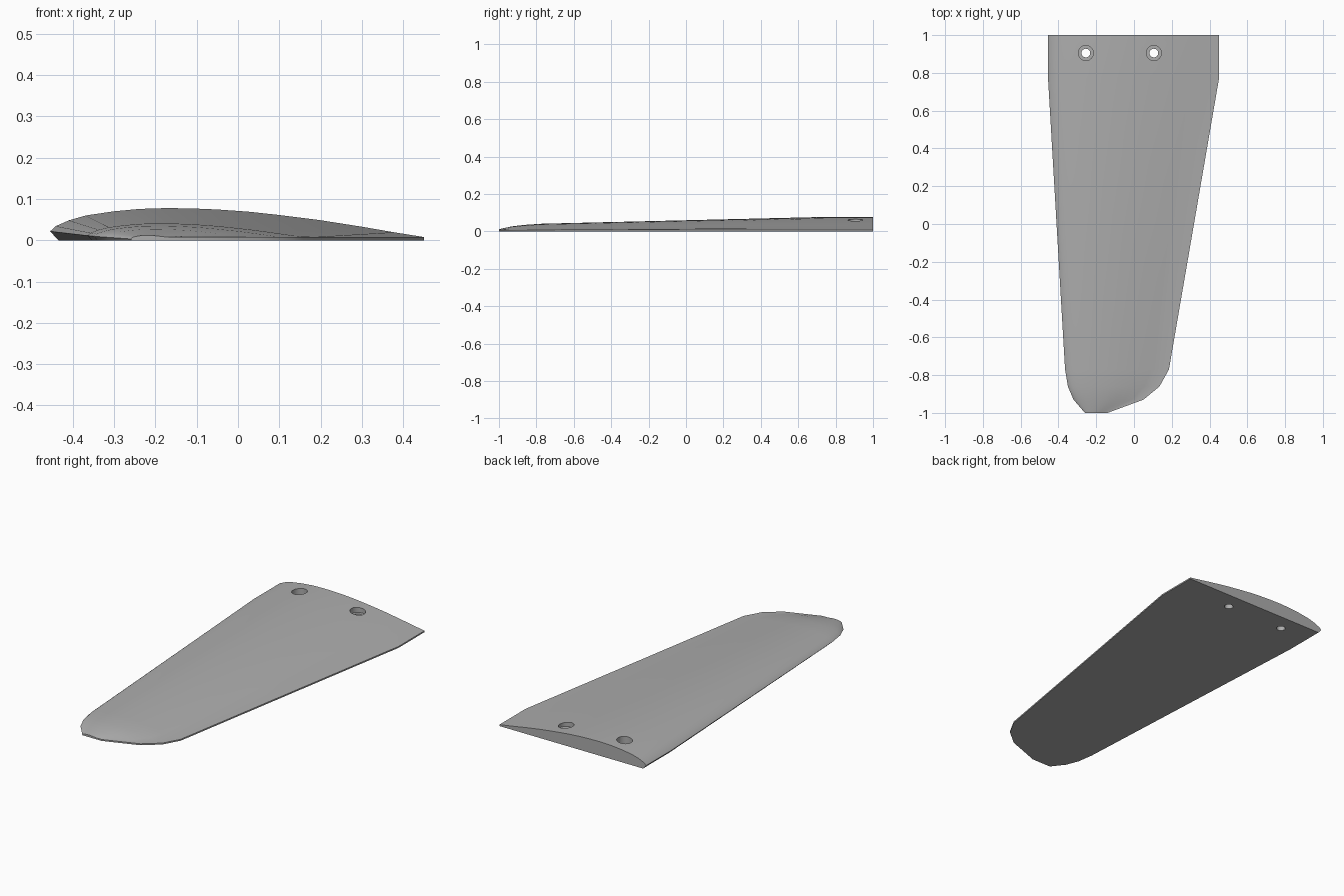
import bpy
import bmesh
import math

cube = bpy.data.objects.get("Cube")
if cube:
    bpy.data.objects.remove(cube, do_unlink=True)

grey = bpy.data.materials.new("plain grey")
grey.use_nodes = True
GREY = (0.42, 0.42, 0.42, 1)
grey.diffuse_color = GREY
grey.node_tree.nodes["Principled BSDF"].inputs["Base Color"].default_value = GREY

# Upper airfoil profile: chord fraction, height fraction
PROFILE = [(0, .28), (.015, .44), (.05, .62), (.095, .77), (.17, .9), (.24, .975),
           (.31, 1), (.38, .99), (.45, .955), (.53, .89), (.61, .79), (.72, .63),
           (.83, .43), (.92, .25), (1, .1)]
# Span stations: y, leading x, trailing x, thickness
STATIONS = [(1, -.455, .45, .078), (.77, -.455, .45, .078), (-.77, -.365, .185, .041),
            (-.86, -.35, .135, .035), (-.93, -.32, .05, .027), (-1, -.26, -.14, .012)]
EDGE = 0.008


def section(bm, y, lead, trail, height):
    """One closed airfoil loop with a flat underside and a blunt trailing edge."""
    chord = trail - lead
    pts = []
    for u, f in PROFILE:
        z = f * height
        if u > 0.5:
            z = max(z, EDGE)
        pts.append((lead + u * chord, z))
    pts += [(trail, 0), (lead + 0.022 * chord, 0)]
    return [bm.verts.new((x, y, z)) for x, z in pts]


def make_object(name, bm):
    bmesh.ops.recalc_face_normals(bm, faces=bm.faces)
    mesh = bpy.data.meshes.new(name)
    bm.to_mesh(mesh)
    bm.free()
    mesh.materials.append(grey)
    obj = bpy.data.objects.new(name, mesh)
    bpy.context.collection.objects.link(obj)
    return obj


# Tapered blade lofted through the stations
bm = bmesh.new()
loops = [section(bm, *s) for s in STATIONS]
for a, b in zip(loops, loops[1:]):
    for i in range(len(a)):
        j = (i + 1) % len(a)
        bm.faces.new((a[i], a[j], b[j], b[i]))
bm.faces.new(loops[0])
bm.faces.new(loops[-1])
blade = make_object("blade", bm)


def hole_cutter(name, x, floor):
    """Stepped round cutter: narrow bolt hole below, wide recess above."""
    bm = bmesh.new()
    steps = [(.023, -.05), (.023, floor), (.04, floor), (.04, .15)]
    rings = [[bm.verts.new((x + r * math.cos(math.tau * i / 32),
                            .905 + r * math.sin(math.tau * i / 32), z))
              for i in range(32)] for r, z in steps]
    for a, b in zip(rings, rings[1:]):
        for i in range(32):
            j = (i + 1) % 32
            bm.faces.new((a[i], a[j], b[j], b[i]))
    bm.faces.new(rings[0])
    bm.faces.new(rings[-1])
    obj = make_object(name, bm)
    obj.hide_render = True
    return obj


# Two recessed bolt holes near the root
cutters = [hole_cutter("front_hole_cutter", -.255, .035),
           hole_cutter("rear_hole_cutter", .105, .035)]
bpy.ops.object.select_all(action='DESELECT')
blade.select_set(True)
bpy.context.view_layer.objects.active = blade
for cutter in cutters:
    mod = blade.modifiers.new(cutter.name, 'BOOLEAN')
    mod.operation = 'DIFFERENCE'
    mod.solver = 'EXACT'
    mod.object = cutter
    bpy.ops.object.modifier_apply(modifier=mod.name)
for cutter in cutters:
    bpy.data.objects.remove(cutter, do_unlink=True)

# Smooth skin with crisp rims
bpy.ops.object.shade_smooth_by_angle(angle=math.radians(30))
